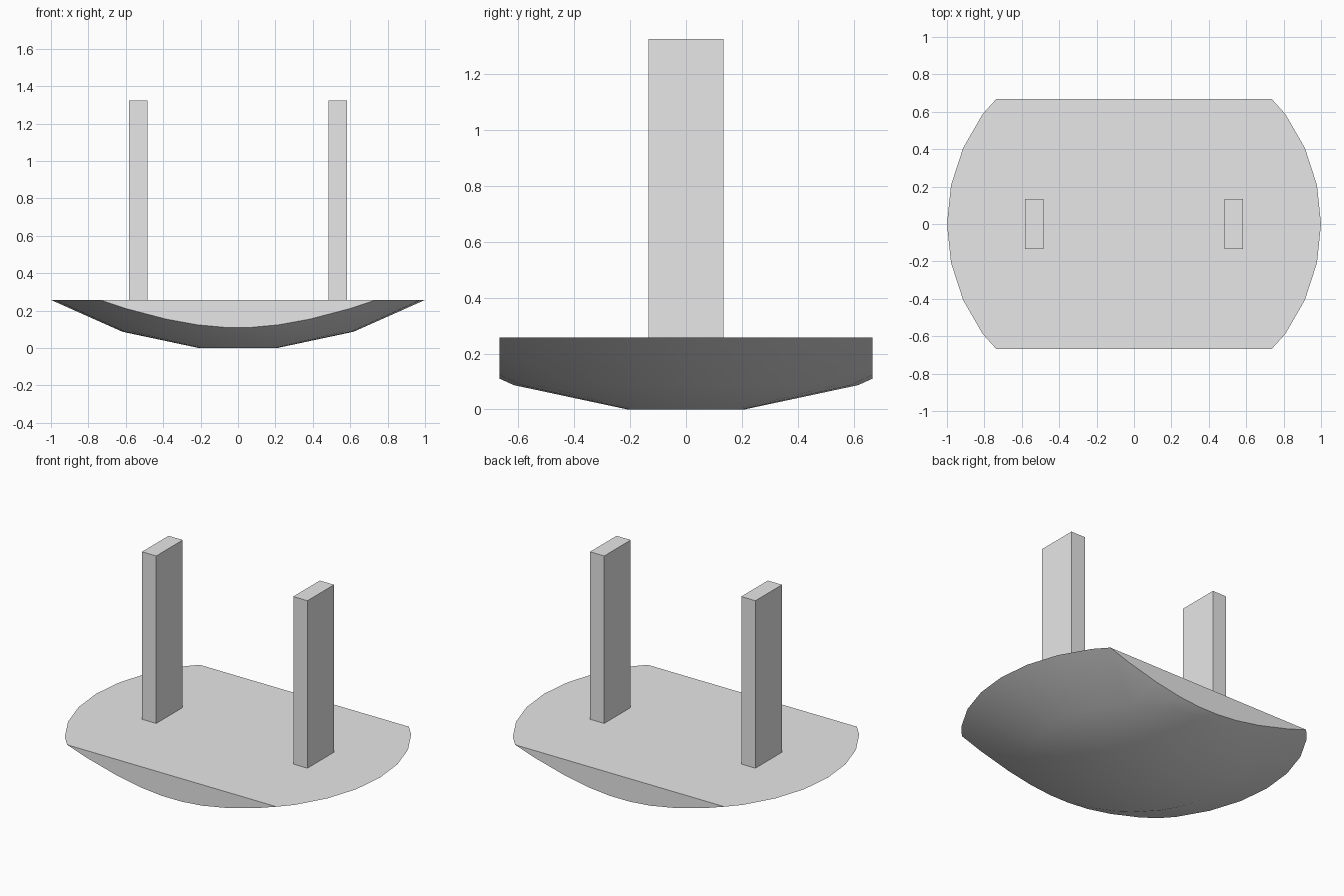
import bpy, bmesh
from math import sin, cos, radians, tau
from mathutils import Vector

cube = bpy.data.objects.get("Cube")
if cube:
    bpy.data.objects.remove(cube, do_unlink=True)

GREY = (0.8, 0.8, 0.8, 1.0)
grey = bpy.data.materials.new("light grey")
grey.use_nodes = True
grey.diffuse_color = GREY
grey.node_tree.nodes["Principled BSDF"].inputs["Base Color"].default_value = GREY

SPHERE_R = 2.0      # the base is a shallow cap of this sphere
SIDES = 30
HALF_DEPTH = 0.667
RING_ANGLES = [radians(a) for a in (6, 18, 30)]


def cap_height(angle):
    return SPHERE_R * (cos(RING_ANGLES[0]) - cos(angle))


def add_object(name, bm):
    mesh = bpy.data.meshes.new(name)
    bmesh.ops.recalc_face_normals(bm, faces=bm.faces)
    bm.to_mesh(mesh)
    bm.free()
    mesh.materials.append(grey)
    obj = bpy.data.objects.new(name, mesh)
    bpy.context.collection.objects.link(obj)
    return obj


# Rounded rocker base: rings of a sphere cap, closed top and bottom
bm = bmesh.new()
rings = []
for angle in RING_ANGLES:
    r, z = SPHERE_R * sin(angle), cap_height(angle)
    rings.append([bm.verts.new((r * cos(tau * i / SIDES), r * sin(tau * i / SIDES), z))
                  for i in range(SIDES)])
for low, high in zip(rings, rings[1:]):
    for i in range(SIDES):
        j = (i + 1) % SIDES
        bm.faces.new((low[i], low[j], high[j], high[i]))
bm.faces.new(rings[0])
bm.faces.new(rings[-1])

# Flat front and back cuts
for side in (-1, 1):
    cut = bmesh.ops.bisect_plane(bm, geom=bm.verts[:] + bm.edges[:] + bm.faces[:],
                                 plane_co=(0, side * HALF_DEPTH, 0),
                                 plane_no=(0, side, 0), clear_outer=True)
    edges = [e for e in cut["geom_cut"] if isinstance(e, bmesh.types.BMEdge)]
    bmesh.ops.edgeloop_fill(bm, edges=edges)
base = add_object("rocker_base", bm)

bpy.ops.object.select_all(action="DESELECT")
base.select_set(True)
bpy.context.view_layer.objects.active = base
bpy.ops.object.shade_smooth_by_angle(angle=radians(30))

# Two upright boards standing on the deck
DECK = cap_height(RING_ANGLES[-1])
BOARD = Vector((0.1, 0.267, 1.067))
for name, x in (("left_upright", 0.533), ("right_upright", -0.533)):
    bm = bmesh.new()
    bmesh.ops.create_cube(bm, size=1)
    bmesh.ops.scale(bm, vec=BOARD, verts=bm.verts)
    bmesh.ops.translate(bm, vec=(x, 0, DECK + BOARD.z / 2), verts=bm.verts)
    add_object(name, bm)
